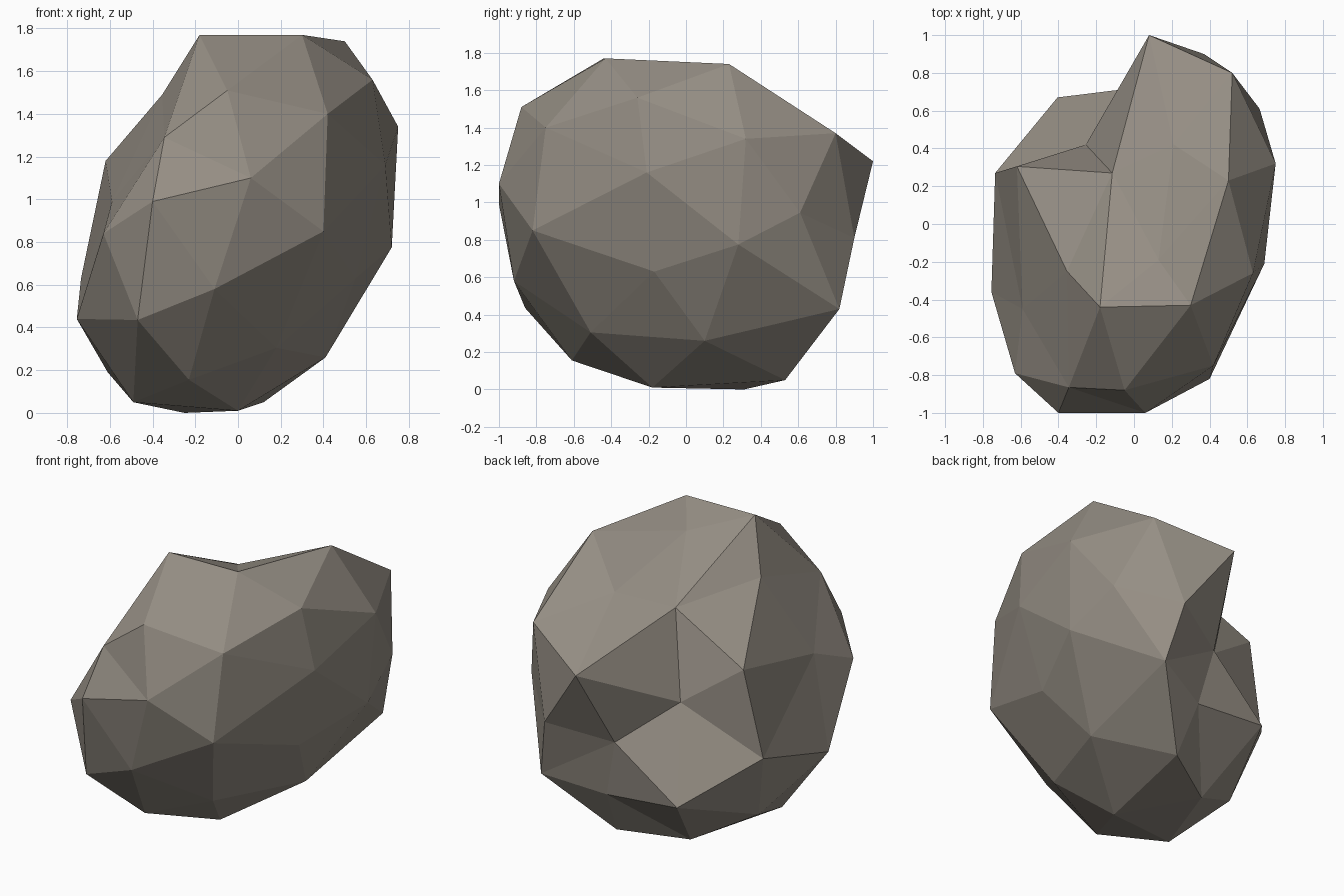
import bpy, bmesh
from mathutils import Vector

# Corner points of the boulder, grouped by region (x, y, z)
crown = [(-.18, -.44, 1.77), (.30, -.43, 1.77), (.50, .23, 1.74), (.63, -.26, 1.56),
         (.13, -.19, 1.68), (.21, .42, 1.50), (-.355, -.25, 1.49)]
front = [(.42, -.75, 1.40), (.40, -.82, .85), (-.23, -.61, .155), (-.47, -.86, .435),
         (-.11, -.92, .58), (-.63, -.79, .84), (-.40, -1, .99), (.06, -1, 1.10),
         (-.05, -.88, 1.51), (-.345, -.865, 1.29), (.18, -.51, .305)]
right = [(.75, .32, 1.34), (.72, .28, .775), (.69, -.21, 1.16), (.55, -.17, .63),
         (.665, .61, .945), (.41, .10, .26)]
left = [(-.755, -.36, .44), (-.62, .305, 1.18), (-.735, .27, .63), (-.59, -.45, .99),
        (-.61, .135, .19)]
back = [(.08, 1, 1.22), (.52, .80, 1.37), (.37, .90, .81), (.45, .82, .43),
        (-.405, .67, .38), (0, .72, .71), (.085, .68, .34)]
notch = [(-.115, .27, 1.43), (-.255, .42, .92)]
base = [(.12, .53, .05), (0, -.18, .01), (-.25, .31, 0), (-.49, -.27, .05)]
points = [Vector(p) for p in crown + front + right + left + back + notch + base]

# Wrap a skin round the points on a unit sphere, then push them to their real places
bm = bmesh.new()
real = {}
for p in points:
    d = Vector((p.x / .75, p.y, (p.z - .88) / .89)).normalized()
    real[bm.verts.new(d)] = p
bmesh.ops.convex_hull(bm, input=bm.verts[:])
for v in bm.verts:
    v.co = real[v]
bmesh.ops.recalc_face_normals(bm, faces=bm.faces[:])

mesh = bpy.data.meshes.new("boulder")
bm.to_mesh(mesh)
bm.free()

# Stone colour, flat faces
stone = bpy.data.materials.new("warm grey stone")
stone.diffuse_color = (.30, .27, .23, 1)
mesh.materials.append(stone)
boulder = bpy.data.objects.new("boulder", mesh)
bpy.context.collection.objects.link(boulder)
